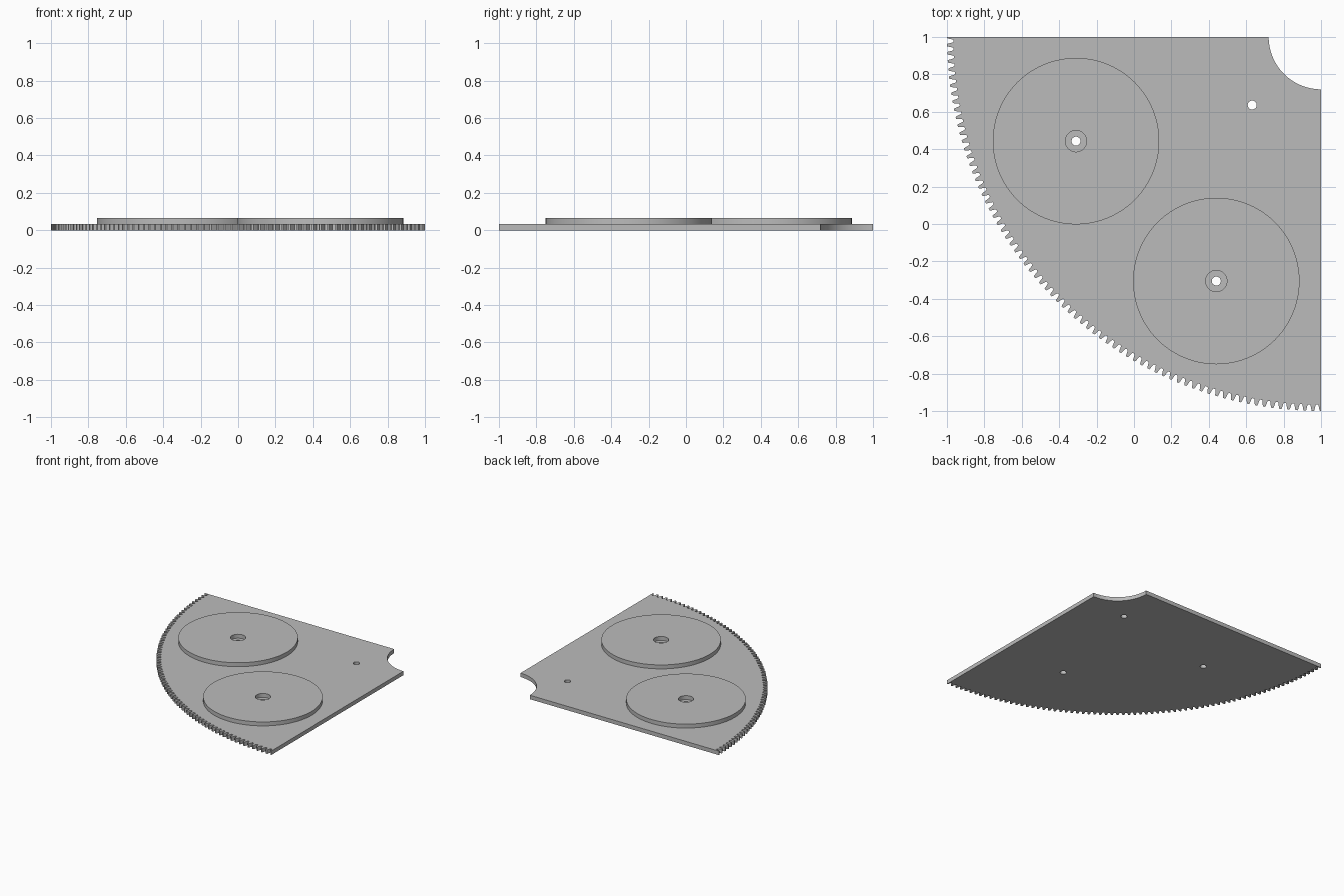
import bpy, bmesh
from math import cos, sin, pi, radians

cube = bpy.data.objects.get("Cube")
if cube:
    bpy.data.objects.remove(cube, do_unlink=True)

grey = bpy.data.materials.new("plain_grey")
grey.use_nodes = True
colour = (0.5, 0.5, 0.5, 1)
grey.diffuse_color = colour
grey.node_tree.nodes["Principled BSDF"].inputs["Base Color"].default_value = colour

THICK = 0.0325
HOLE = 0.024
RADIUS, ROOT, BITE = 2.0, 1.966, 0.28
TEETH = 72
WHEELS = {"left_disc": (0.44, -0.305), "right_disc": (-0.31, 0.443)}
PIN = (0.632, 0.636)


def circle(centre, r, n=96):
    return [(centre[0] + r * cos(2 * pi * i / n), centre[1] + r * sin(2 * pi * i / n))
            for i in range(n)]


def slab(name, outlines, z):
    """Extrude closed outlines (the first is the rim, the rest are holes)."""
    curve = bpy.data.curves.new(name, "CURVE")
    curve.dimensions = "2D"
    curve.fill_mode = "BOTH"
    curve.extrude = THICK / 2
    for points in outlines:
        spline = curve.splines.new("POLY")
        spline.points.add(len(points) - 1)
        for p, (x, y) in zip(spline.points, points):
            p.co = (x, y, 0, 1)
        spline.use_cyclic_u = True
    ob = bpy.data.objects.new(name, curve)
    bpy.context.collection.objects.link(ob)
    bpy.ops.object.select_all(action="DESELECT")
    ob.select_set(True)
    bpy.context.view_layer.objects.active = ob
    bpy.ops.object.convert(target="MESH")
    ob = bpy.context.object
    ob.name = name
    # Weld caps to walls and set the slab at its height
    bm = bmesh.new()
    bm.from_mesh(ob.data)
    bmesh.ops.remove_doubles(bm, verts=bm.verts, dist=1e-5)
    bmesh.ops.translate(bm, verts=bm.verts, vec=(0, 0, z + THICK / 2))
    bmesh.ops.recalc_face_normals(bm, faces=bm.faces)
    bm.to_mesh(ob.data)
    bm.free()
    ob.data.materials.clear()
    ob.data.materials.append(grey)
    bpy.ops.object.shade_smooth_by_angle(angle=radians(30))
    return ob


# Toothed quarter plate: one tooth profile repeated round the rim
def polar(r, a):
    return (1 + r * cos(a), 1 + r * sin(a))


tooth = [(0.0, RADIUS), (0.13, RADIUS), (0.19, RADIUS - 0.006), (0.29, ROOT + 0.008),
         (0.36, ROOT), (0.64, ROOT), (0.71, ROOT + 0.008), (0.81, RADIUS - 0.006),
         (0.87, RADIUS)]
step = pi / 2 / TEETH
rim = [polar(r, pi + (k + f) * step) for k in range(TEETH) for f, r in tooth]
rim.append(polar(RADIUS, 1.5 * pi))
bite = [polar(BITE, 1.5 * pi - pi / 2 * i / 32) for i in range(33)]
holes = [circle(c, HOLE, 32) for c in [*WHEELS.values(), PIN]]
slab("sector_plate", [rim + bite] + holes, 0)

# Raised discs with a wide recess over each plate hole
for name, centre in WHEELS.items():
    slab(name, [circle(centre, 0.445), circle(centre, 0.057, 48)], THICK)
